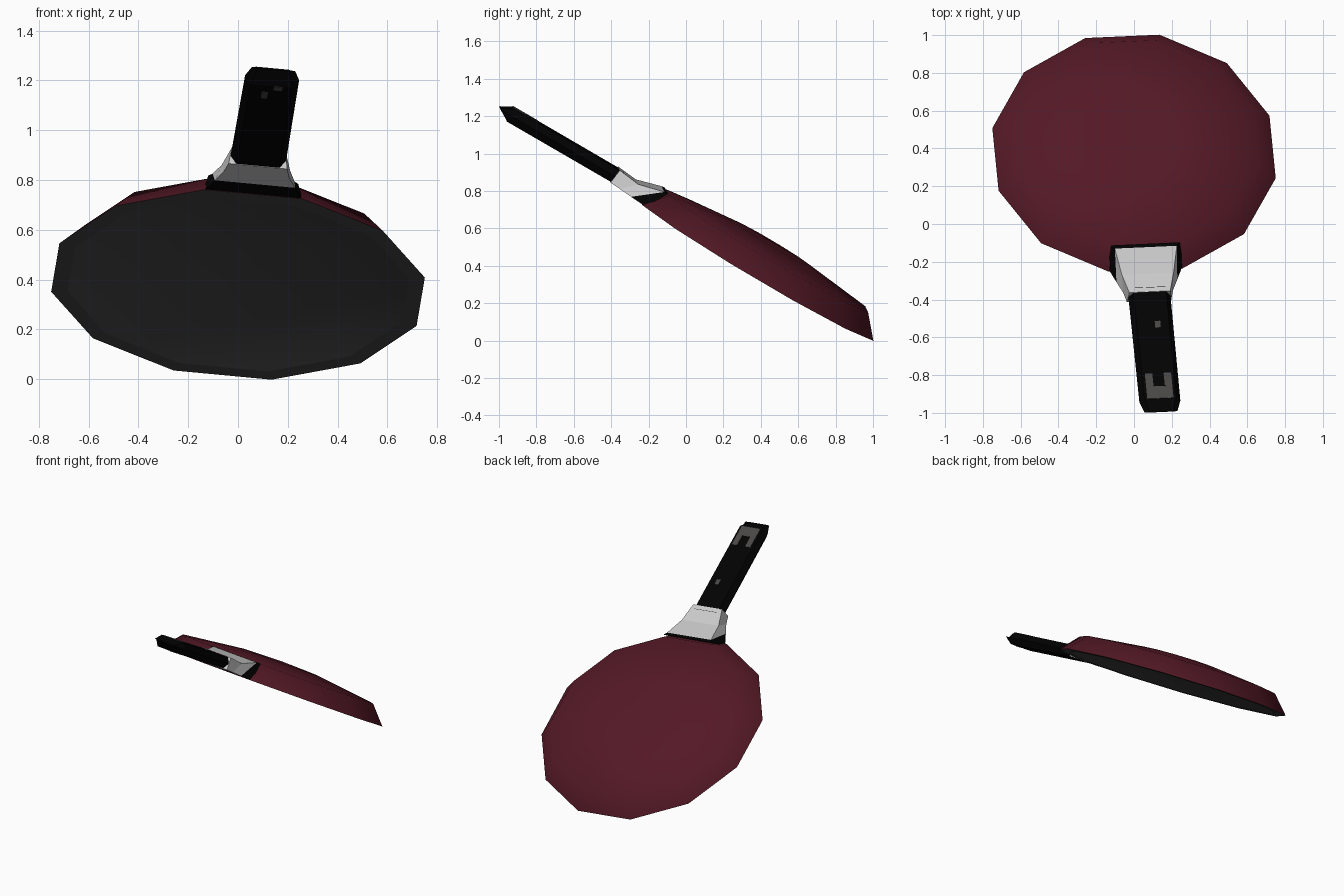
import bpy, bmesh, math
from mathutils import Matrix, Vector

if "Cube" in bpy.data.objects:
    bpy.data.objects.remove(bpy.data.objects["Cube"])

# Local frame of the tilted pan: s along the handle, t across, h out of the base
n = Vector((0.067, 0.594, 1)).normalized()
d = Vector((0.10, -1, 0.587))
d = (d - n * d.dot(n)).normalized()
e = n.cross(d)
FRAME = Matrix.Translation((0, 0.375, 0.380)) @ Matrix((d, e, n)).transposed().to_4x4()


def mat(name, rgb):
    m = bpy.data.materials.new(name)
    m.diffuse_color = (*rgb, 1)
    m.use_nodes = True
    m.node_tree.nodes["Principled BSDF"].inputs["Base Color"].default_value = m.diffuse_color
    return m


RED = mat("dark red enamel", (0.088, 0.0095, 0.019))
DARK = mat("dark coating", (0.065, 0.063, 0.064))
RIM = mat("rim grey", (0.063, 0.058, 0.062))
BLACK = mat("black", (0.0006, 0.0006, 0.0006))
STEEL = mat("pale steel", (0.60, 0.60, 0.60))
GREY = mat("worn grey", (0.068, 0.062, 0.062))


def loft(name, rings, mats, rule, smooth=None):
    """Skin a list of equal rings, cap both ends; rule(segment) gives the material index."""
    bm = bmesh.new()
    vs = [[bm.verts.new(p) for p in r] for r in rings]
    k = len(rings[0])
    for i in range(len(vs) - 1):
        for j in range(k):
            f = bm.faces.new((vs[i][j], vs[i][(j + 1) % k], vs[i + 1][(j + 1) % k], vs[i + 1][j]))
            f.material_index = rule(i)
    for ring, seg in ((vs[0], 0), (vs[-1], len(vs) - 2)):
        f = bm.faces.new(ring)
        f.material_index = rule(seg)
    bmesh.ops.recalc_face_normals(bm, faces=bm.faces)
    me = bpy.data.meshes.new(name)
    bm.to_mesh(me)
    bm.free()
    for m in mats:
        me.materials.append(m)
    ob = bpy.data.objects.new(name, me)
    bpy.context.collection.objects.link(ob)
    ob.matrix_world = FRAME
    if smooth:
        bpy.ops.object.select_all(action='DESELECT')
        ob.select_set(True)
        bpy.context.view_layer.objects.active = ob
        bpy.ops.object.shade_smooth_by_angle(angle=math.radians(smooth))
    return ob


# Pan bowl: twelve-sided shell, outside from base to rim, then a shallow dish inside
profile = [(0.02, 0.170), (0.25, 0.163), (0.64, 0.117), (0.745, 0),
           (0.68, 0), (0.55, 0.030), (0.30, 0.060), (0.02, 0.070)]
angles = [math.radians(15 + 30 * k) for k in range(12)]
bowl = loft("pan_bowl", [[(r * math.cos(a), 1.025 * r * math.sin(a), h) for a in angles]
                         for r, h in profile],
            [RED, RIM, DARK], lambda i: 0 if i < 3 else 1 if i == 3 else 2, smooth=49)
# keep the flat rim crisp
verts = bowl.data.vertices
for ed in bowl.data.edges:
    if all(abs(verts[v].co.z) < 1e-4 for v in ed.vertices):
        ed.use_edge_sharp = True


# Steel collar flaring into the pan, with a black base
def quad(sb, wb, hb, st, wt, ht):
    return [(sb, -wb, hb), (sb, wb, hb), (st, wt, ht), (st, -wt, ht)]


loft("collar", [quad(0.92, 0.118, 0.013, 0.91, 0.109, 0.095),
                quad(0.86, 0.132, 0.010, 0.79, 0.138, 0.082),
                quad(0.79, 0.162, 0.006, 0.65, 0.165, 0.119),
                quad(0.70, 0.200, 0.003, 0.63, 0.182, 0.120)],
     [STEEL, BLACK], lambda i: 1 if i == 2 else 0)


# Handle: six-sided bar with a chamfered end
def hexa(s, w, lo, hi, c=0.025):
    m = (lo + hi) / 2
    return [(s, -w + c, lo), (s, w - c, lo), (s, w, m), (s, w - c, hi), (s, -w + c, hi), (s, -w, m)]


loft("handle", [hexa(0.88, 0.112, 0.016, 0.092), hexa(1.56, 0.109, 0.012, 0.09),
                hexa(1.625, 0.088, 0.050, 0.055)], [BLACK], lambda i: 0)


# Worn grey patches as thin plates on the handle
def plate(name, s0, s1, t0, t1, h):
    ring = lambda z: [(s0, t0, z), (s1, t0, z), (s1, t1, z), (s0, t1, z)]
    loft(name, [ring(h - 0.002), ring(h + 0.002)], [GREY], lambda i: 0)


plate("wear_end", 1.49, 1.565, -0.07, 0.07, 0.0905)
for side, t in (("left", -0.05), ("right", 0.05)):
    plate("wear_" + side, 1.41, 1.49, t - 0.02, t + 0.02, 0.0908)
plate("wear_spot", 1.09, 1.13, 0.01, 0.04, 0.0915)
plate("wear_under", 1.46, 1.51, -0.035, -0.01, 0.0125)
plate("wear_under_end", 1.53, 1.56, 0.01, 0.045, 0.012)
